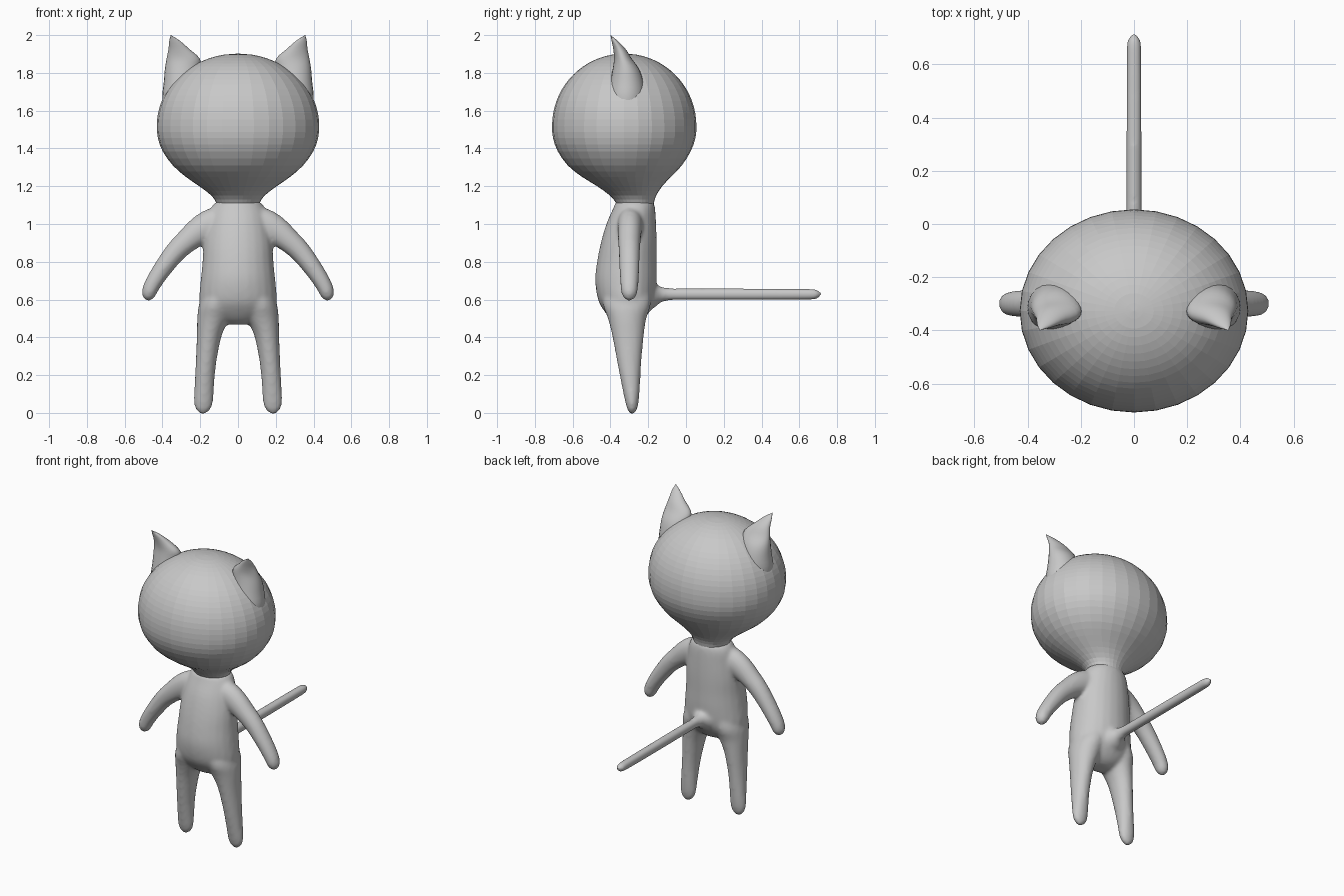
import bpy, bmesh, math
from mathutils import Vector

grey = bpy.data.materials.new("plain grey")
grey.diffuse_color = (0.58, 0.58, 0.58, 1)


def spline(a, b, c, d, t):
    """Catmull-Rom blend of four section tuples."""
    return [0.5 * (2 * q + (r - p) * t + (2 * p - 5 * q + 4 * r - s) * t * t
                   + (3 * q - p - 3 * r + s) * t ** 3)
            for p, q, r, s in zip(a, b, c, d)]


def loft(bm, sections, u=(1, 0, 0), v=(0, 1, 0), seg=24, steps=3):
    """Skin ellipses (x, y, z, ru, rv); u=None turns them to follow the path in XZ."""
    n = len(sections)
    dense = []
    for i in range(n - 1):
        four = [sections[min(max(j, 0), n - 1)] for j in range(i - 1, i + 3)]
        dense += [spline(*four, k / steps) for k in range(steps)]
    dense.append(list(sections[-1]))
    v = Vector(v)
    rings = []
    for i, s in enumerate(dense):
        if u is None:
            run = Vector(dense[min(i + 1, len(dense) - 1)][:3]) - Vector(dense[max(i - 1, 0)][:3])
            side = v.cross(run).normalized()
        else:
            side = Vector(u)
        ru, rv = max(s[3], 0.001), max(s[4], 0.001)
        ring = []
        for k in range(seg):
            a = 2 * math.pi * k / seg
            ring.append(bm.verts.new(Vector(s[:3]) + side * ru * math.cos(a) + v * rv * math.sin(a)))
        rings.append(ring)
    faces = []
    for r0, r1 in zip(rings, rings[1:]):
        for k in range(seg):
            m = (k + 1) % seg
            faces.append(bm.faces.new((r0[k], r0[m], r1[m], r1[k])))
    faces += [bm.faces.new(rings[0]), bm.faces.new(rings[-1])]
    bmesh.ops.recalc_face_normals(bm, faces=faces)


def finish(bm, name):
    mesh = bpy.data.meshes.new(name)
    bm.to_mesh(mesh)
    bm.free()
    mesh.materials.append(grey)
    ob = bpy.data.objects.new(name, mesh)
    bpy.context.collection.objects.link(ob)
    return ob


# Head: round, drawn in to a narrow neck
bm = bmesh.new()
head = [(0, -0.27, 1.08, 0.11, 0.10), (0, -0.27, 1.11, 0.115, 0.10),
        (0, -0.28, 1.15, 0.14, 0.122), (0, -0.298, 1.20, 0.205, 0.172),
        (0, -0.315, 1.25, 0.277, 0.236), (0, -0.324, 1.31, 0.345, 0.302),
        (0, -0.327, 1.385, 0.399, 0.352), (0, -0.327, 1.455, 0.424, 0.377)]
for i in range(0, 10):
    a = math.radians(i * 10)
    head.append((0, -0.327, 1.52 + 0.382 * math.sin(a),
                 0.43 * math.cos(a), 0.382 * math.cos(a)))
loft(bm, head, seg=32, steps=2)
finish(bm, "head")

# Ears: flattened cones leaning forward, rooted inside the head
for side, name in ((-1, "left_ear"), (1, "right_ear")):
    bm = bmesh.new()
    ear = [(0.28, -0.315, 1.58, 0.11, 0.09), (0.293, -0.315, 1.67, 0.108, 0.10),
           (0.295, -0.313, 1.75, 0.098, 0.088), (0.293, -0.318, 1.82, 0.094, 0.070),
           (0.29, -0.334, 1.875, 0.088, 0.047), (0.312, -0.352, 1.925, 0.056, 0.033),
           (0.336, -0.378, 1.97, 0.028, 0.016), (0.355, -0.40, 2.0, 0, 0)]
    loft(bm, [(side * s[0], *s[1:]) for s in ear])
    finish(bm, name).data.shade_smooth()

# Body: torso, arms, legs and tail blended into one skin
bm = bmesh.new()
loft(bm, [(0, -0.272, 1.118, 0.117, 0.10), (0, -0.275, 1.08, 0.145, 0.112),
          (0, -0.29, 1.0, 0.165, 0.132), (0, -0.303, 0.9, 0.182, 0.148),
          (0, -0.313, 0.8, 0.188, 0.158), (0, -0.318, 0.7, 0.198, 0.163),
          (0, -0.315, 0.6, 0.206, 0.151), (0, -0.312, 0.54, 0.19, 0.122),
          (0, -0.31, 0.49, 0.12, 0.08), (0, -0.31, 0.468, 0.06, 0.04)])
for side in (-1, 1):
    arm = [(0.03, -0.29, 1.015, 0.085, 0.07), (0.13, -0.295, 1.0, 0.085, 0.068),
           (0.20, -0.298, 0.965, 0.077, 0.064), (0.265, -0.30, 0.915, 0.064, 0.06),
           (0.335, -0.30, 0.848, 0.056, 0.056), (0.412, -0.30, 0.745, 0.048, 0.052),
           (0.458, -0.30, 0.67, 0.043, 0.047), (0.472, -0.30, 0.63, 0.038, 0.041),
           (0.475, -0.30, 0.605, 0.025, 0.026), (0.476, -0.30, 0.593, 0.006, 0.006)]
    loft(bm, [(side * s[0], *s[1:]) for s in arm], u=None)
    leg = [(0.085, -0.313, 0.68, 0.08, 0.12), (0.112, -0.313, 0.58, 0.093, 0.128),
           (0.13, -0.312, 0.50, 0.086, 0.102),
           (0.152, -0.307, 0.41, 0.066, 0.084), (0.17, -0.30, 0.26, 0.054, 0.063),
           (0.18, -0.29, 0.12, 0.052, 0.045), (0.183, -0.286, 0.05, 0.050, 0.034),
           (0.185, -0.285, 0.015, 0.037, 0.024), (0.186, -0.285, -0.008, 0.010, 0.008)]
    loft(bm, [(side * s[0], *s[1:]) for s in leg])
# Tail: straight rod with a flared root and rounded tip
tail = [(0, -0.21, 0.615, 0.095, 0.085), (0, -0.165, 0.62, 0.068, 0.062),
        (0, -0.135, 0.626, 0.043, 0.043), (0, -0.09, 0.628, 0.031, 0.033),
        (0, 0.0, 0.628, 0.030, 0.032), (0, 0.3, 0.628, 0.030, 0.032),
        (0, 0.65, 0.628, 0.029, 0.030), (0, 0.69, 0.628, 0.024, 0.024),
        (0, 0.71, 0.628, 0.015, 0.015), (0, 0.718, 0.628, 0.006, 0.006)]
loft(bm, tail, v=(0, 0, 1), seg=16)
body = finish(bm, "body")
skin = body.modifiers.new("skin", "REMESH")
skin.mode = "VOXEL"
skin.voxel_size = 0.011
skin.use_smooth_shade = True
blend = body.modifiers.new("blend", "SMOOTH")
blend.factor = 0.5
blend.iterations = 8
